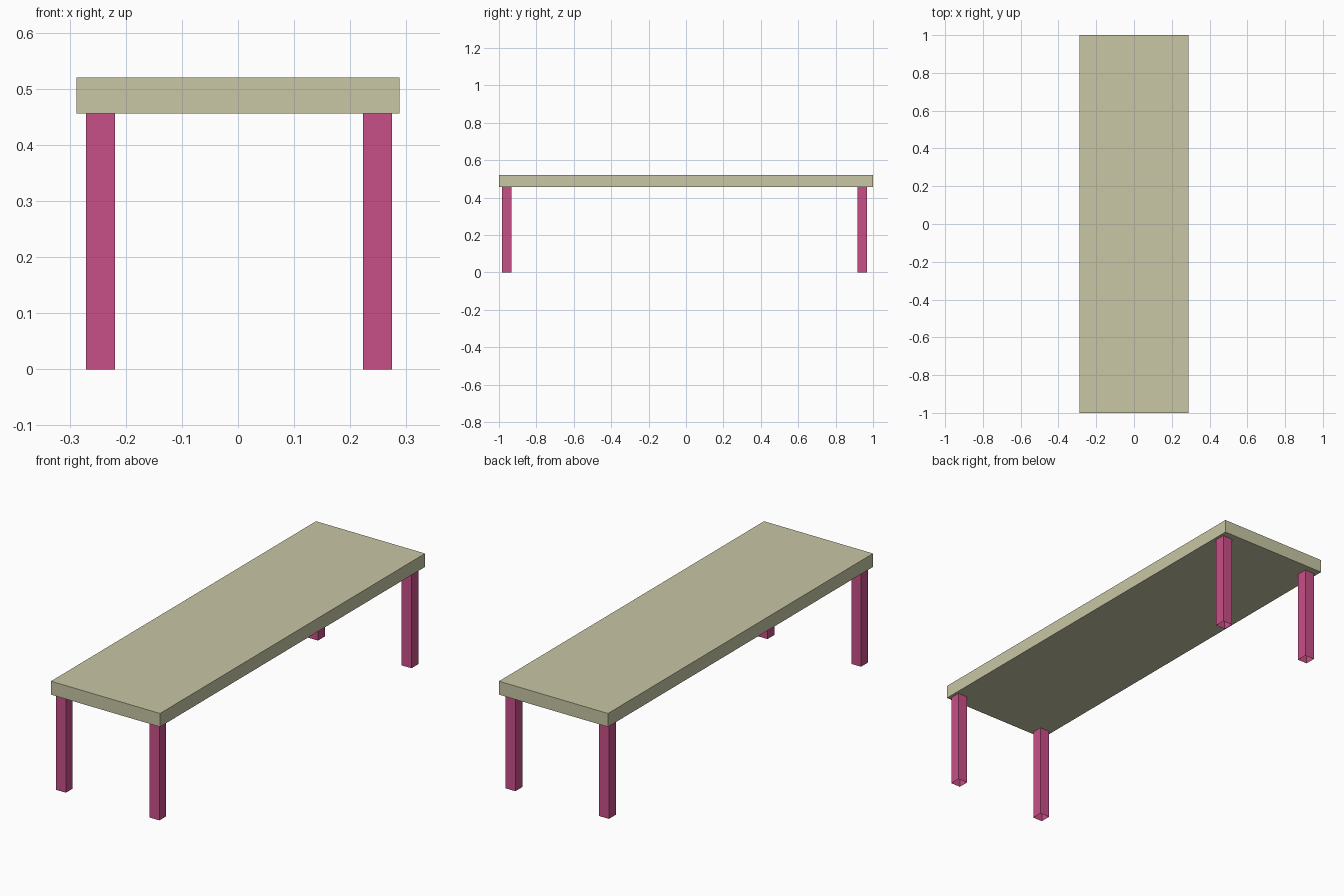
import bpy
import bmesh

if "Cube" in bpy.data.objects:
    bpy.data.objects.remove(bpy.data.objects["Cube"])


def material(name, rgb):
    mat = bpy.data.materials.new(name)
    mat.diffuse_color = (*rgb, 1.0)
    mat.use_nodes = True
    mat.node_tree.nodes["Principled BSDF"].inputs["Base Color"].default_value = mat.diffuse_color
    return mat


beige = material("beige top", (0.578, 0.571, 0.376))
pink = material("pink legs", (0.578, 0.080, 0.242))


def box(name, lo, hi, mat, open_ends=False):
    """Axis-aligned box; open_ends leaves a hollow tube without top and bottom."""
    bm = bmesh.new()
    bmesh.ops.create_cube(bm, size=1.0)
    for v in bm.verts:
        for i in range(3):
            v.co[i] = lo[i] + (v.co[i] + 0.5) * (hi[i] - lo[i])
    if open_ends:
        bm.normal_update()
        ends = [f for f in bm.faces if abs(f.normal.z) > 0.5]
        bmesh.ops.delete(bm, geom=ends, context='FACES_ONLY')
    mesh = bpy.data.meshes.new(name)
    bm.to_mesh(mesh)
    bm.free()
    mesh.materials.append(mat)
    obj = bpy.data.objects.new(name, mesh)
    bpy.context.collection.objects.link(obj)
    return obj


# Table top slab
UNDERSIDE = 0.456
box("table_top", (-0.288, -1.0, UNDERSIDE), (0.288, 1.0, 0.52), beige)

# Four square hollow legs, slightly off-centre under the top
W = 0.0515
for side, x in (("left", -0.271), ("right", 0.223)):
    for end, y in (("front", -0.985), ("back", 0.917)):
        box(f"{end}_{side}_leg", (x, y, 0.0), (x + W, y + W, UNDERSIDE), pink, True)
